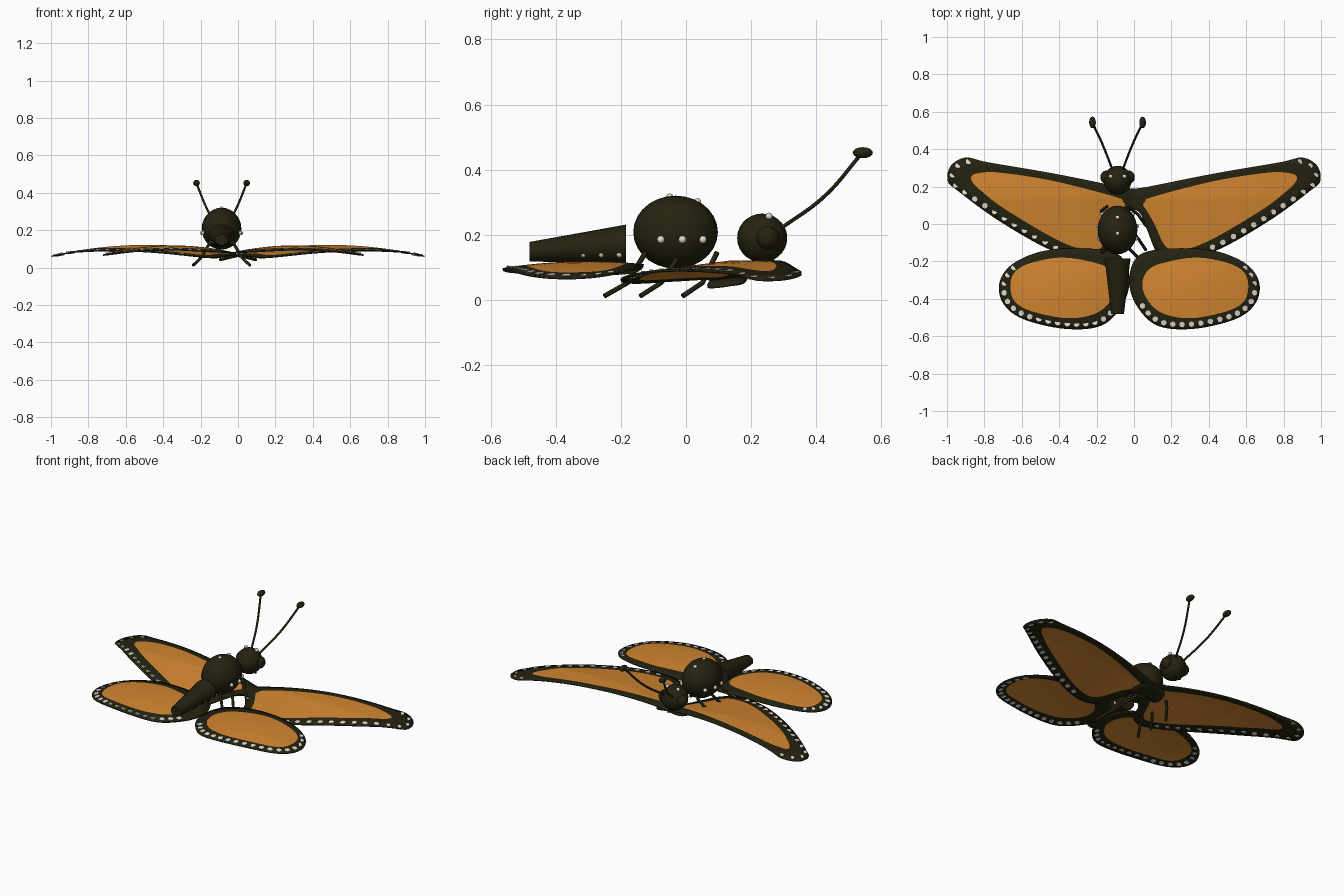
import bpy, bmesh, math
from mathutils import Vector, Matrix

if "Cube" in bpy.data.objects:
    bpy.data.objects.remove(bpy.data.objects["Cube"])


def material(name, rgb):
    m = bpy.data.materials.new(name)
    m.use_nodes = True
    m.diffuse_color = (*rgb, 1)
    bsdf = m.node_tree.nodes["Principled BSDF"]
    bsdf.inputs["Base Color"].default_value = (*rgb, 1)
    bsdf.inputs["Roughness"].default_value = 0.8
    return m


DARK = material("dark_olive", (0.018, 0.016, 0.005))
ORANGE = material("orange", (0.65, 0.24, 0.03))
WHITE = material("off_white", (0.72, 0.69, 0.63))
BODY_X = -0.088


def finish(name, bm, mats):
    bmesh.ops.recalc_face_normals(bm, faces=bm.faces)
    me = bpy.data.meshes.new(name)
    bm.to_mesh(me)
    bm.free()
    for m in mats:
        me.materials.append(m)
    ob = bpy.data.objects.new(name, me)
    bpy.context.collection.objects.link(ob)
    bpy.ops.object.select_all(action="DESELECT")
    ob.select_set(True)
    bpy.context.view_layer.objects.active = ob
    bpy.ops.object.shade_smooth_by_angle(angle=math.radians(40))
    return ob


def ellipsoid(name, loc, radii, mat=DARK, tilt=0, seg=28):
    bm = bmesh.new()
    bmesh.ops.create_uvsphere(bm, u_segments=seg, v_segments=seg // 2, radius=1)
    bm.transform(Matrix.Translation(loc) @ Matrix.Rotation(tilt, 4, "X")
                 @ Matrix.Diagonal((*radii, 1)))
    return finish(name, bm, [mat])


def tube(name, pts, radius, smooth=False):
    cu = bpy.data.curves.new(name, "CURVE")
    cu.dimensions = "3D"
    cu.bevel_depth = radius
    cu.bevel_resolution = 2
    cu.use_fill_caps = True
    sp = cu.splines.new("BEZIER" if smooth else "POLY")
    points = sp.bezier_points if smooth else sp.points
    points.add(len(pts) - 1)
    for p, co in zip(points, pts):
        if smooth:
            p.co = co
            p.handle_left_type = p.handle_right_type = "AUTO"
        else:
            p.co = (*co, 1)
    cu.materials.append(DARK)
    ob = bpy.data.objects.new(name, cu)
    bpy.context.collection.objects.link(ob)


def closed_spline(pts, steps=8):
    pts = [Vector(p) for p in pts]
    n, out = len(pts), []
    for i in range(n):
        a, b, c, d = (pts[(i + k) % n] for k in (-1, 0, 1, 2))
        for j in range(steps):
            t = j / steps
            out.append(0.5 * (2 * b + (c - a) * t + (2 * a - 5 * b + 4 * c - d) * t * t
                              + (3 * b - a - 3 * c + d) * t ** 3))
    return out


def wing(name, outer, inner, height, axis, side, dots, gap):
    """Dark border, orange panel and a row of pale spots; dots = first and last control point."""
    rim, panel = closed_spline(outer), closed_spline(inner)
    n = len(rim)
    mid = sum(panel, Vector((0, 0))) / n

    def place(p):
        return Vector((axis + side * (p.x - axis), p.y, height(p.x, p.y)))

    rings = [rim, [a.lerp(b, 0.5) for a, b in zip(rim, panel)]]
    rings += [[p.lerp(mid, k / 6) for p in panel] for k in range(6)]
    bm = bmesh.new()
    loops = [[bm.verts.new(place(p)) for p in ring] for ring in rings]
    for r in range(len(loops) - 1):
        for i in range(n):
            j = (i + 1) % n
            f = bm.faces.new((loops[r][i], loops[r][j], loops[r + 1][j], loops[r + 1][i]))
            f.material_index = int(r > 1)
    hub = bm.verts.new(place(mid))
    for i in range(n):
        bm.faces.new((loops[-1][i], loops[-1][(i + 1) % n], hub)).material_index = 1
    ob = finish(name, bm, [DARK, ORANGE])
    mod = ob.modifiers.new("thickness", "SOLIDIFY")
    mod.thickness = 0.007
    mod.offset = 0

    # spots along the border
    bm = bmesh.new()
    run, last = gap, None
    for i in range(dots[0] * 8, dots[1] * 8):
        for k in range(6):
            p = rim[i % n].lerp(rim[(i + 1) % n], k / 6)
            q = panel[i % n].lerp(panel[(i + 1) % n], k / 6)
            inward = (q - p).normalized()
            p = p + inward * min(0.026, (q - p).length * 0.5)
            run += (p - last).length if last else 0
            last = p
            if run >= gap:
                run = 0
                e = 0.01
                dx = place(p + Vector((e, 0))) - place(p - Vector((e, 0)))
                dy = place(p + Vector((0, e))) - place(p - Vector((0, e)))
                rot = dx.cross(dy).to_track_quat("Z", "Y").to_matrix().to_4x4()
                bmesh.ops.create_cone(bm, cap_ends=True, segments=10, radius1=0.015,
                                      radius2=0.015, depth=0.0095,
                                      matrix=Matrix.Translation(place(p)) @ rot)
    finish(name + "_spots", bm, [WHITE])


# Wings
fore_outer = [(-.08, .17), (.08, .2), (.43, .27), (.78, .33), (.9, .355), (.98, .31), (.995, .23),
              (.94, .176), (.72, .016), (.457, -.134), (.25, -.2), (.13, -.16), (.07, -.03),
              (.02, .07), (-.09, .07)]
fore_inner = [(.06, .12), (.1, .145), (.43, .23), (.72, .275), (.84, .27), (.87, .25), (.86, .22),
              (.82, .18), (.69, .08), (.41, -.085), (.25, -.14), (.17, -.12), (.11, 0),
              (.07, .07), (.05, .1)]
hind_outer = [(-.025, -.32), (0, -.2), (.08, -.145), (.27, -.13), (.457, -.15), (.607, -.22),
              (.67, -.32), (.645, -.43), (.537, -.51), (.32, -.56), (.13, -.545), (.02, -.445)]
hind_inner = [(.045, -.32), (.083, -.24), (.19, -.2), (.34, -.18), (.49, -.205), (.58, -.25),
              (.61, -.32), (.59, -.41), (.5, -.465), (.31, -.503), (.16, -.48), (.075, -.41)]


def fore_height(x, y):
    return 0.062 + 0.056 * (1 - ((x - 0.48) / 0.51) ** 2) - 0.13 * max(0, 0.14 - y)


def hind_height(x, y):
    return 0.065 + 0.05 * (1 - ((x - 0.3) / 0.38) ** 2) - 0.3 * (y + 0.3) ** 2


for side, label in ((1, "left"), (-1, "right")):
    wing(label + "_forewing", fore_outer, fore_inner, fore_height, 0, side, (4, 10), 0.06)
    wing(label + "_hindwing", hind_outer, hind_inner, hind_height, -0.025, side, (5, 11), 0.048)

# Body
ellipsoid("thorax", (BODY_X, -0.032, 0.208), (0.106, 0.13, 0.112))
ellipsoid("head", (BODY_X, 0.234, 0.19), (0.075, 0.077, 0.075))
bm = bmesh.new()
bmesh.ops.create_cone(bm, cap_ends=True, segments=28, radius1=0.06, radius2=0.03, depth=0.295)
bm.transform(Matrix.Rotation(math.radians(90), 4, "X"))
for v in bm.verts:
    back = v.co.y < 0
    v.co.x *= 1.15
    v.co += Vector((BODY_X, -0.3325, 0.148 if back else 0.171))
finish("abdomen", bm, [DARK])

# Features mirrored about the body
legs = [(0.095, 0.05, -0.01), (-0.015, -0.077, -0.14), (-0.125, -0.18, -0.25)]
for side, label in ((1, "left"), (-1, "right")):
    def at(x, y, z):
        return (BODY_X + side * x, y, z)

    ellipsoid(label + "_eye", at(0.06, 0.25, 0.19), (0.032, 0.036, 0.036), seg=20)
    tube(label + "_palp", [at(0.015, 0.255, 0.14), at(0.018, 0.272, 0.105)], 0.007)
    tube(label + "_antenna", [at(0.025, 0.285, 0.215), at(0.08, 0.425, 0.318),
                              at(0.134, 0.54, 0.45)], 0.006, True)
    ellipsoid(label + "_antenna_club", at(0.134, 0.543, 0.452), (0.018, 0.031, 0.017), seg=16)
    for i, (hip, knee, foot) in enumerate(legs):
        tube(f"{label}_leg_{i + 1}", [at(0.055, hip, 0.145), at(0.11, knee, 0.052),
                                      at(0.152, foot, 0.012)], 0.008)
    # pale beads on head, thorax and abdomen
    ellipsoid(label + "_head_bead", at(0.037, 0.255, 0.257), [0.011] * 3, WHITE, seg=12)
    for i, y in enumerate((-0.077, -0.011, 0.052)):
        x = 0.104 * math.sqrt(1 - ((y + 0.032) / 0.13) ** 2)
        ellipsoid(f"{label}_thorax_bead_{i + 1}", at(x, y, 0.185), [0.012] * 3, WHITE, seg=12)
    for i, y in enumerate((-0.205, -0.26, -0.315)):
        ellipsoid(f"{label}_abdomen_bead_{i + 1}", at(0.05 + 0.11 * (y + 0.205), y, 0.141),
                  [0.011] * 3, WHITE, seg=12)
for i, (y, z) in enumerate(((0.035, 0.302), (-0.05, 0.316))):
    ellipsoid(f"top_bead_{i + 1}", (BODY_X, y, z), [0.011] * 3, WHITE, seg=12)
